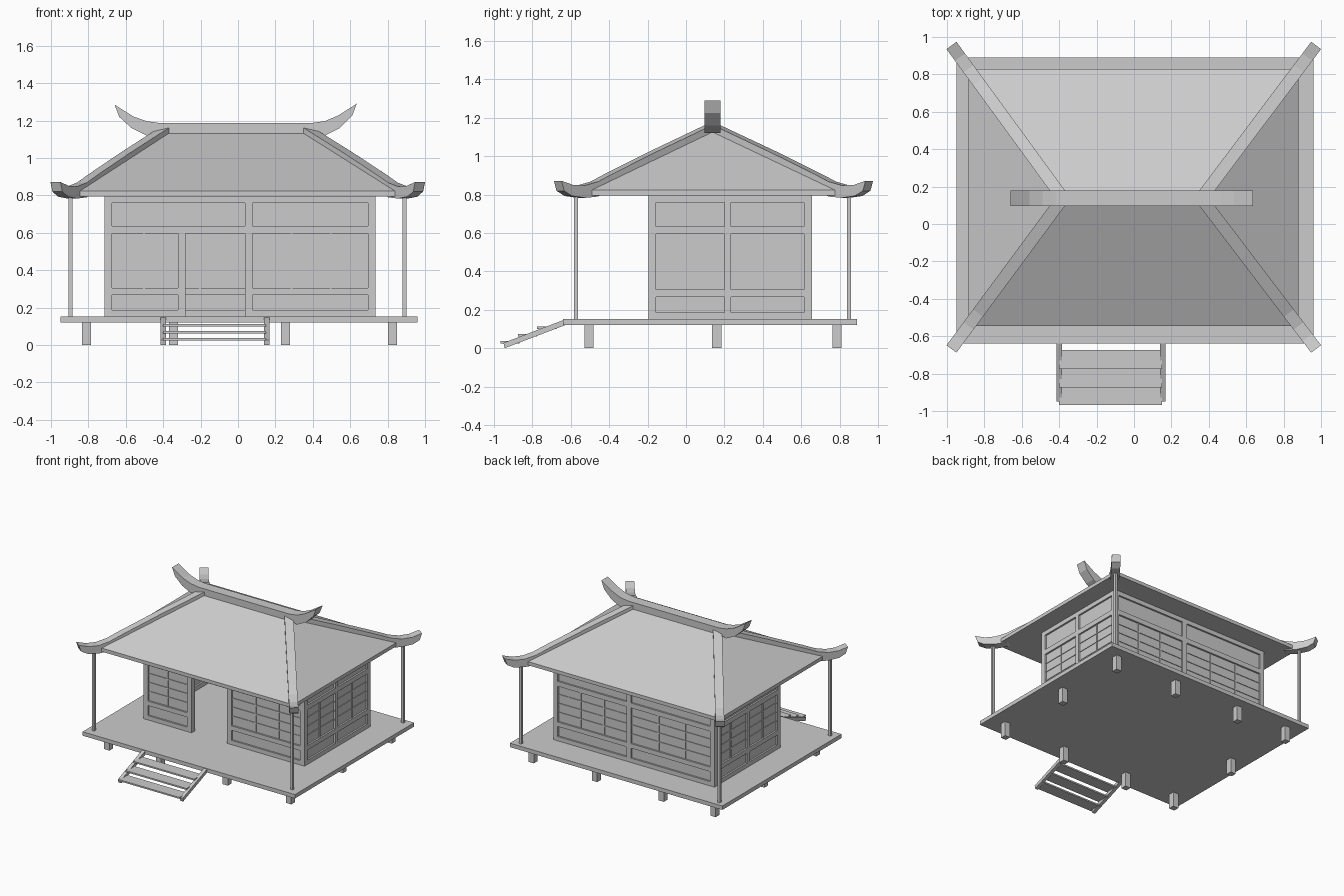
import bpy, bmesh
from mathutils import Vector

if "Cube" in bpy.data.objects:
    bpy.data.objects.remove(bpy.data.objects["Cube"])


def mesh_object(name, verts, faces):
    me = bpy.data.meshes.new(name)
    me.from_pydata(verts, [], faces)
    bm = bmesh.new()
    bm.from_mesh(me)
    bmesh.ops.recalc_face_normals(bm, faces=bm.faces)
    bm.to_mesh(me)
    bm.free()
    ob = bpy.data.objects.new(name, me)
    bpy.context.collection.objects.link(ob)
    return ob


def boxes(name, items):
    """One object from boxes given as (x0, x1, y0, y1, z0, z1)."""
    verts, faces = [], []
    for x0, x1, y0, y1, z0, z1 in items:
        b = len(verts)
        verts += [(x, y, z) for x in (x0, x1) for y in (y0, y1) for z in (z0, z1)]
        faces += [[b + i for i in f] for f in ((0, 1, 3, 2), (4, 6, 7, 5), (0, 4, 5, 1),
                                               (2, 3, 7, 6), (0, 2, 6, 4), (1, 5, 7, 3))]
    return mesh_object(name, verts, faces)


def beam(name, profile, origin, direction, width):
    """Extrude an upright (distance, z) profile sideways."""
    o, d = Vector(origin), Vector(direction)
    side = Vector((-d.y, d.x, 0)).normalized() * width / 2
    n = len(profile)
    verts = [o + d * s + k * side + Vector((0, 0, z)) for k in (-1, 1) for s, z in profile]
    faces = [list(range(n)), list(range(n, 2 * n))]
    faces += [[i, (i + 1) % n, n + (i + 1) % n, n + i] for i in range(n)]
    return mesh_object(name, verts, faces)


# Raised deck and its short feet
boxes("deck", [(-0.95, 0.96, -0.64, 0.89, 0.12, 0.152)])
feet = [(x, y) for x in (-0.81, -0.345, 0.255, 0.825) for y in (-0.505, 0.787)]
feet += [(-0.81, 0.16), (0.825, 0.16)]
boxes("deck_feet", [(x - 0.024, x + 0.024, y - 0.024, y + 0.024, 0, 0.125) for x, y in feet])

# Thin veranda posts
boxes("veranda_posts", [(x - 0.01, x + 0.01, y - 0.01, y + 0.01, 0.15, 0.81)
                        for x in (-0.895, 0.89) for y in (-0.573, 0.848)])

# Front steps
for i, x in enumerate((-0.4, 0.154)):
    beam("step_stringer_%d" % i, [(-0.945, 0.0), (-0.63, 0.12), (-0.63, 0.15), (-0.95, 0.028)],
         (x, 0, 0), (0, 1, 0), 0.028)
boxes("step_treads", [(-0.4, 0.15, y, y + 0.1, z, z + 0.012)
                      for y, z in ((-0.967, 0.025), (-0.875, 0.062), (-0.775, 0.1))])

# Panelled walls
X0, X1, Y0, Y1 = -0.715, 0.735, -0.195, 0.655
T = 0.04
RAILS = [(0.15, 0.187), (0.268, 0.305), (0.595, 0.635), (0.76, 0.80)]


def wall(name, along_x, outer, inward, uprights, door=None):
    def put(u0, u1, z0, z1, inset):
        a, b = sorted((outer + inward * inset, outer + inward * (T - inset)))
        return (u0, u1, a, b, z0, z1) if along_x else (a, b, u0, u1, z0, z1)
    frame, panes, bars = [], [], []
    for u0, u1, top in uprights:
        frame.append(put(u0, u1, 0.15, top, 0))
    full = [(u0, u1) for u0, u1, top in uprights if top > 0.7]
    ends = [(u0, u1) for u0, u1, top in uprights]
    for z0, z1 in RAILS[2:]:
        for a, b in zip(full, full[1:]):
            frame.append(put(a[1], b[0], z0, z1, 0))
    for a, b in zip(full, full[1:]):
        panes.append(put(a[1], b[0], 0.63, 0.765, 0.014))
    for a, b in zip(ends, ends[1:]):
        u0, u1 = a[1], b[0]
        if door is not None and u0 < door < u1:
            continue
        for z0, z1 in RAILS[:2]:
            frame.append(put(u0, u1, z0, z1, 0))
        panes.append(put(u0, u1, 0.15, 0.6, 0.014))
        # Lattice over the middle pane
        n = 3 if u1 - u0 > 0.5 else 2
        for k in range(1, n):
            u = u0 + (u1 - u0) * k / n
            bars.append(put(u - 0.005, u + 0.005, 0.305, 0.595, 0.008))
        for k in range(1, 4):
            z = 0.305 + 0.29 * k / 4
            bars.append(put(u0, u1, z - 0.005, z + 0.005, 0.009))
    boxes(name + "_frame", frame)
    boxes(name + "_panes", panes)
    boxes(name + "_lattice", bars)


ends_x = [(X0, X0 + 0.03, 0.8), (0.037, 0.077, 0.8), (X1 - 0.03, X1, 0.8)]
wall("front_wall", True, Y0, 1, ends_x[:1] + [(-0.32, -0.28, 0.595)] + ends_x[1:], -0.1)
wall("back_wall", True, Y1, -1, ends_x)
ends_y = [(Y0, Y0 + 0.03, 0.8), (0.2, 0.235, 0.8), (Y1 - 0.03, Y1, 0.8)]
wall("left_wall", False, X0, 1, ends_y)
wall("right_wall", False, X1, -1, ends_y)

# Hipped roof with a flat eave edge
RX0, RX1, RY = -0.38, 0.36, 0.138
corners = [(-0.885, -0.545), (0.88, -0.545), (0.88, 0.83), (-0.885, 0.83)]
mesh_object("roof",
            [(x, y, 0.795) for x, y in corners] + [(x, y, 0.824) for x, y in corners]
            + [(RX0, RY, 1.152), (RX1, RY, 1.152)],
            [(0, 1, 2, 3), (0, 1, 5, 4), (1, 2, 6, 5), (2, 3, 7, 6), (3, 0, 4, 7),
             (4, 5, 9, 8), (5, 6, 9), (6, 7, 8, 9), (7, 4, 8)])

# Ridge beam with upswept ends
left = [(-0.45, 1.13), (-0.49, 1.12), (-0.57, 1.16), (-0.635, 1.22), (-0.66, 1.285),
        (-0.56, 1.222), (-0.49, 1.197), (-0.42, 1.187)]
right = [(-0.025 - x, z + 0.005 * (z > 1.2)) for x, z in reversed(left)]
beam("ridge_beam", left + right, (0, RY, 0), (1, 0, 0), 0.084)

# Hip beams with upturned tips, measured from ridge end (0) to roof corner (1)
hip = [(-0.02, 1.178), (0.45, 1.025), (0.8, 0.905), (0.9, 0.868), (1.0, 0.848), (1.09, 0.85),
       (1.18, 0.872), (1.16, 0.82), (1.1, 0.793), (1.0, 0.783), (0.9, 0.79), (0.8, 0.84),
       (-0.02, 1.12)]
for i, (x, y) in enumerate(corners):
    rx = RX0 if x < 0 else RX1
    beam("hip_beam_%d" % i, hip, (rx, RY, 0), (x - rx, y - RY, 0), 0.066)
